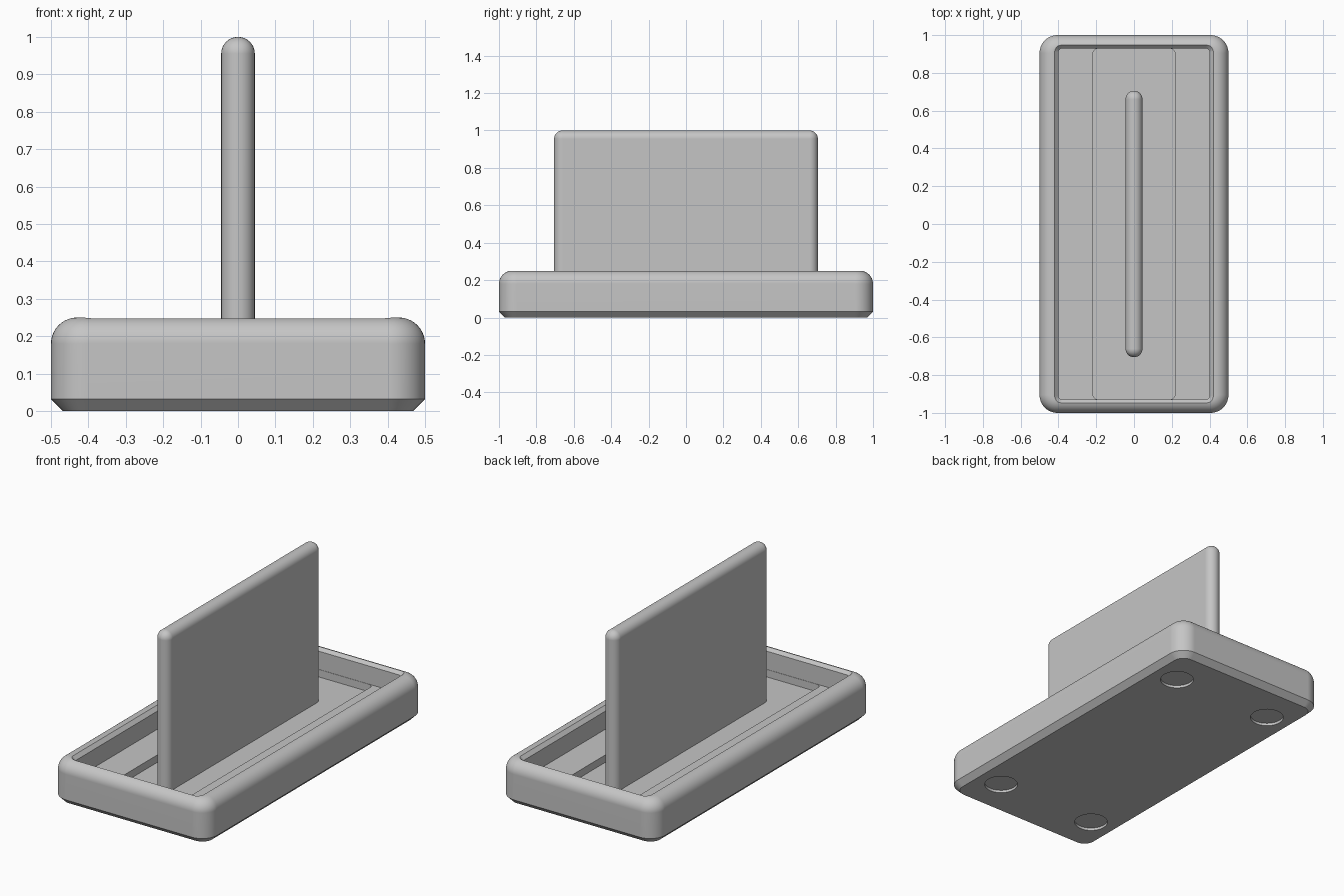
import bpy, bmesh, math
from mathutils import Matrix

cube = bpy.data.objects.get("Cube")
if cube:
    bpy.data.objects.remove(cube, do_unlink=True)

grey = bpy.data.materials.new("light grey plastic")
grey.use_nodes = True
colour = (0.56, 0.56, 0.56, 1)
grey.diffuse_color = colour
grey.node_tree.nodes["Principled BSDF"].inputs["Base Color"].default_value = colour


def add_object(name, bm):
    bmesh.ops.recalc_face_normals(bm, faces=bm.faces)
    mesh = bpy.data.meshes.new(name)
    bm.to_mesh(mesh)
    bm.free()
    mesh.materials.append(grey)
    obj = bpy.data.objects.new(name, mesh)
    bpy.context.collection.objects.link(obj)
    return obj


def activate(obj):
    bpy.ops.object.select_all(action='DESELECT')
    obj.select_set(True)
    bpy.context.view_layer.objects.active = obj


def smooth(obj):
    """Smooth shading that keeps sharp edges and flat faces clean."""
    activate(obj)
    bpy.ops.object.shade_smooth_by_angle(angle=math.radians(30))
    obj.modifiers.new("flat_faces", 'WEIGHTED_NORMAL').keep_sharp = True


def rounded_ring(bm, half_x, half_y, radius, z, steps=10):
    """Ring of vertices around a rounded rectangle."""
    ring = []
    for quarter, (sx, sy) in enumerate([(1, 1), (-1, 1), (-1, -1), (1, -1)]):
        for i in range(steps + 1):
            a = math.pi / 2 * (quarter + i / steps)
            ring.append(bm.verts.new((sx * (half_x - radius) + radius * math.cos(a),
                                      sy * (half_y - radius) + radius * math.sin(a), z)))
    return ring


def loft(sections):
    """Closed solid through rounded rectangles (half x, half y, radius, z)."""
    bm = bmesh.new()
    rings = [rounded_ring(bm, *s) for s in sections]
    for low, high in zip(rings, rings[1:]):
        for i in range(len(low)):
            j = (i + 1) % len(low)
            bm.faces.new((low[i], low[j], high[j], high[i]))
    bm.faces.new(rings[0])
    bm.faces.new(rings[-1])
    return bm


def cut(target, name, bm):
    cutter = add_object(name, bm)
    cutter.hide_render = True
    mod = target.modifiers.new(name, 'BOOLEAN')
    mod.operation = 'DIFFERENCE'
    mod.solver = 'EXACT'
    mod.object = cutter
    activate(target)
    bpy.ops.object.modifier_apply(modifier=mod.name)
    bpy.data.objects.remove(cutter, do_unlink=True)


# Tray block: chamfered foot, straight sides, rounded top edge
corner, fillet, height = 0.095, 0.07, 0.25
sections = [(0.468, 0.968, corner - 0.032, 0), (0.5, 1, corner, 0.032)]
for i in range(11):
    a = math.pi / 2 * i / 10
    inset = fillet * (1 - math.cos(a))
    sections.append((0.5 - inset, 1 - inset, corner - inset,
                     height - fillet + fillet * math.sin(a)))
tray = add_object("tray", loft(sections))

# Main cavity with a chamfered lip
cut(tray, "cavity_cutter", loft([(0.4, 0.93, 0.02, 0.125), (0.4, 0.93, 0.02, 0.23),
                                 (0.42, 0.95, 0.04, 0.25), (0.42, 0.95, 0.04, 0.3)]))

# Channel sunk into the middle of the floor
cut(tray, "channel_cutter", loft([(0.217, 0.928, 0.025, 0.082), (0.217, 0.928, 0.025, 0.16)]))

# Four shallow round foot recesses in the underside
feet = bmesh.new()
for x in (-0.322, 0.322):
    for y in (-0.75, 0.75):
        bmesh.ops.create_cone(feet, cap_ends=True, segments=48, radius1=0.09, radius2=0.09,
                              depth=0.04, matrix=Matrix.Translation((x, y, -0.005)))
cut(tray, "foot_recess_cutter", feet)
smooth(tray)

# Upright divider with fully rounded edges
bm = bmesh.new()
bmesh.ops.create_cube(bm, size=1, matrix=Matrix.Translation((0, 0, 0.53))
                      @ Matrix.Diagonal((0.09, 1.41, 0.94, 1)))
edges = [e for e in bm.edges if any(v.co.z > 0.5 for v in e.verts)]
bmesh.ops.bevel(bm, geom=edges, offset=0.0445, segments=8, profile=0.5, affect='EDGES')
smooth(add_object("divider_panel", bm))
